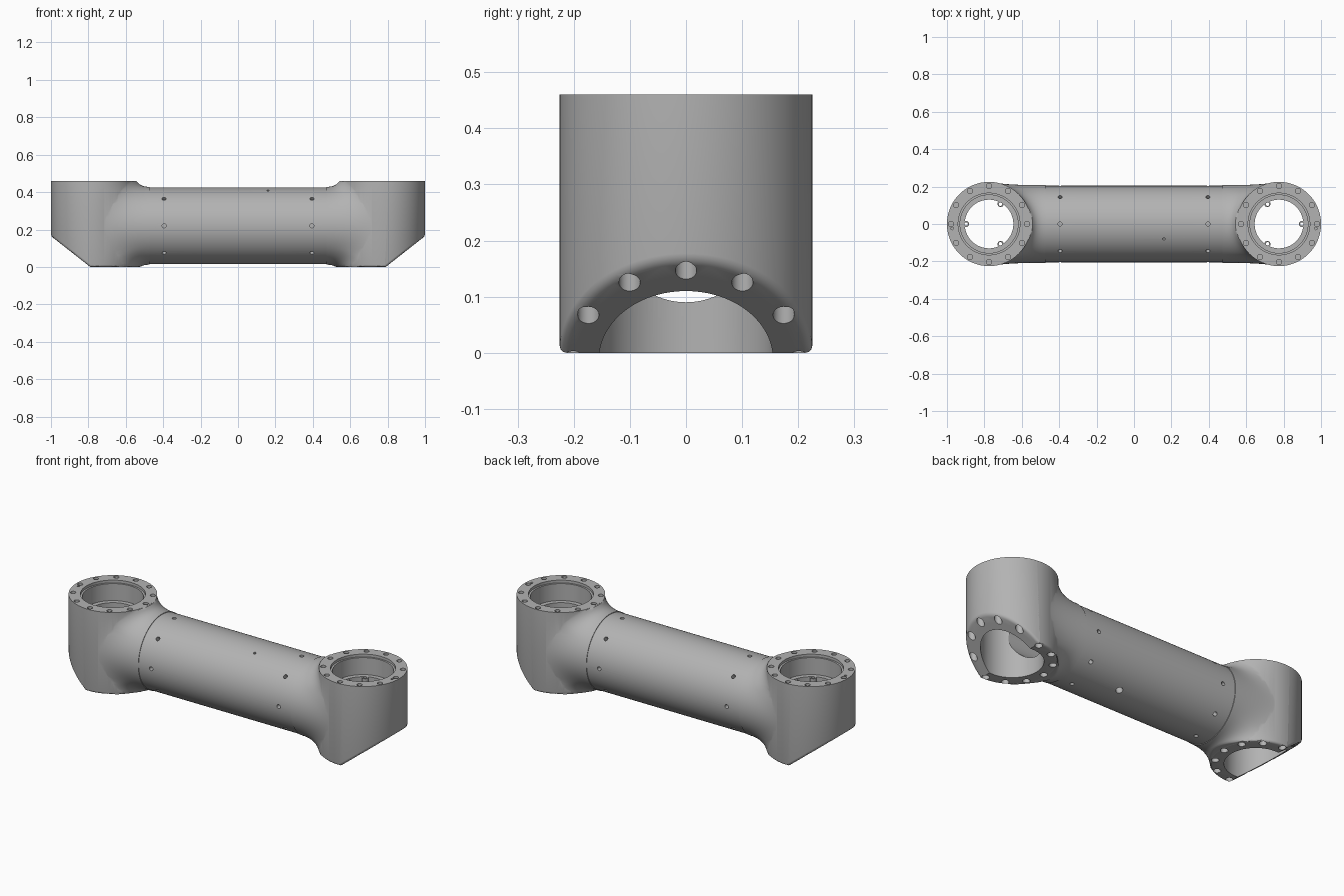
import bpy, bmesh
from math import sin, cos, pi, sqrt, radians
from mathutils import Matrix, Vector

if "Cube" in bpy.data.objects:
    bpy.data.objects.remove(bpy.data.objects["Cube"])

HUB_X, HUB_R, HEIGHT = 0.775, 0.225, 0.46
TUBE_R, TUBE_Z = 0.205, 0.22
SEG = 96

grey = bpy.data.materials.new("metal_grey")
grey.use_nodes = True
grey.diffuse_color = (0.45, 0.45, 0.45, 1)
grey.node_tree.nodes["Principled BSDF"].inputs["Base Color"].default_value = (0.45, 0.45, 0.45, 1)


def make(name, bm):
    bmesh.ops.recalc_face_normals(bm, faces=bm.faces)
    mesh = bpy.data.meshes.new(name)
    bm.to_mesh(mesh)
    bm.free()
    mesh.materials.append(grey)
    ob = bpy.data.objects.new(name, mesh)
    bpy.context.collection.objects.link(ob)
    return ob


def rod(bm, a, b, r, seg=16):
    """Solid cylinder between two points."""
    a, b = Vector(a), Vector(b)
    turn = (b - a).to_track_quat('Z', 'Y').to_matrix().to_4x4()
    bmesh.ops.create_cone(bm, cap_ends=True, segments=seg, radius1=r, radius2=r,
                          depth=(b - a).length,
                          matrix=Matrix.Translation((a + b) / 2) @ turn)


def loft(bm, rings):
    """Closed skin through rings of points, capped at both ends."""
    rows = [[bm.verts.new(p) for p in ring] for ring in rings]
    n = len(rows[0])
    for lo, hi in zip(rows, rows[1:]):
        for i in range(n):
            j = (i + 1) % n
            bm.faces.new((lo[i], lo[j], hi[j], hi[i]))
    bm.faces.new(rows[0])
    bm.faces.new(rows[-1])


def apply_mod(ob, mod):
    bpy.context.view_layer.objects.active = ob
    bpy.ops.object.modifier_apply(modifier=mod.name)


def combine(target, other, operation):
    mod = target.modifiers.new("combine", 'BOOLEAN')
    mod.operation, mod.solver, mod.object = operation, 'EXACT', other
    apply_mod(target, mod)
    bpy.data.objects.remove(other)


def hub_point(angle, r, z):
    return (HUB_X + r * cos(angle), r * sin(angle), z)


# Hub: upright cylinder with a slanted underside and rounded lower rim
bm = bmesh.new()
rod(bm, (HUB_X, 0, 0), (HUB_X, 0, HEIGHT), HUB_R, SEG)
slant = Vector((0.165, 0, -0.21)).normalized()
cut = bmesh.ops.bisect_plane(bm, geom=bm.verts[:] + bm.edges[:] + bm.faces[:],
                             plane_co=(0.79, 0, 0), plane_no=slant, clear_outer=True)
bmesh.ops.contextual_create(bm, geom=[e for e in cut["geom_cut"] if isinstance(e, bmesh.types.BMEdge)])
bm.normal_update()
rim = [e for e in bm.edges if len(e.link_faces) == 2
       and sum(abs(f.normal.z) > 0.3 for f in e.link_faces) == 1
       and min(v.co.z for v in e.verts) < 0.3]
bmesh.ops.bevel(bm, geom=rim, offset=0.012, segments=3, profile=0.5, affect='EDGES')
arm = make("arm_link", bm)

# Flare that blends the hub wall into the tube
def flare_point(t, u):
    c, s = cos(t), sin(t)
    grow = min(0.08, 0.2235 / max(abs(c), 0.01) - TUBE_R)
    wall = lambda r: HUB_X - sqrt(max(HUB_R ** 2 - (r * c) ** 2, 0))
    x0, xc, x1 = 0.472, wall(TUBE_R), wall(TUBE_R + grow) + 0.003
    x = x0 * (1 - u) ** 2 + 2 * xc * u * (1 - u) + x1 * u * u
    r = TUBE_R + 0.003 * (1 - u) + grow * u * u
    z = min(max(TUBE_Z + r * s, 0.0004), HEIGHT - 0.0004)
    return Vector((x, r * c, z))


angles = [2 * pi * i / SEG for i in range(SEG)]
rings = [[flare_point(t, u / 12) for t in angles] for u in range(13)]
rings.append([Vector((HUB_X + 0.02, p.y * 0.7, TUBE_Z + (p.z - TUBE_Z) * 0.7)) for p in rings[-1]])
bm = bmesh.new()
loft(bm, rings)
combine(arm, make("flare", bm), 'UNION')

# Main tube
bm = bmesh.new()
rod(bm, (-0.2, 0, TUBE_Z), (0.72, 0, TUBE_Z), TUBE_R - 0.0002, SEG)
combine(arm, make("tube", bm), 'UNION')

# Stepped hub bore with an inner ledge
profile = [(0.155, -0.1), (0.155, 0.32), (0.13, 0.32), (0.13, 0.35),
           (0.155, 0.35), (0.155, 0.445), (0.165, 0.445), (0.165, 0.55)]
bm = bmesh.new()
loft(bm, [[hub_point(t, r, z) for t in angles] for r, z in profile])
combine(arm, make("hub_bore", bm), 'DIFFERENCE')

# Hollow inside of the tube
bm = bmesh.new()
rod(bm, (-0.3, 0, TUBE_Z), (0.70, 0, TUBE_Z), 0.13, SEG)
combine(arm, make("tube_bore", bm), 'DIFFERENCE')

# Three screw lugs on the ledge
lug_angles = [radians(a) for a in (0, 120, 240)]
bm = bmesh.new()
for a in lug_angles:
    rod(bm, hub_point(a, 0.124, 0.30), hub_point(a, 0.124, 0.349), 0.017)
combine(arm, make("lugs", bm), 'UNION')

# Bolt circles above and below, lug holes, dowel hole and tube screw holes
bm = bmesh.new()
for i in range(12):
    a = i * pi / 6
    x = hub_point(a, 0.203, 0)[0]
    floor = max(0, (x - 0.79) * 0.165 / 0.21)
    rod(bm, hub_point(a, 0.203, HEIGHT - 0.08), hub_point(a, 0.203, HEIGHT + 0.05), 0.014)
    rod(bm, hub_point(a, 0.201, -0.06), hub_point(a, 0.201, floor + 0.07), 0.019, 24)
for a in lug_angles:
    rod(bm, hub_point(a, 0.122, 0.28), hub_point(a, 0.122, 0.37), 0.009)
rod(bm, (0.972, -0.024, HEIGHT - 0.03), (0.972, -0.024, HEIGHT + 0.03), 0.007)
for i in range(8):
    c, s = cos(i * pi / 4), sin(i * pi / 4)
    rod(bm, (0.395, 0.15 * c, TUBE_Z + 0.15 * s), (0.395, 0.25 * c, TUBE_Z + 0.25 * s), 0.011)
combine(arm, make("hole_cutters", bm), 'DIFFERENCE')

# Mirror to the other end
mirror = arm.modifiers.new("mirror", 'MIRROR')
mirror.use_axis[0] = True
mirror.use_bisect_axis[0] = True
mirror.merge_threshold = 0.0005
apply_mod(arm, mirror)

# Small vent on top and larger drain opposite it
across = Vector((0, -0.39, 0.92))
mid = Vector((0.16, 0, TUBE_Z))
bm = bmesh.new()
rod(bm, mid + across * 0.1, mid + across * 0.25, 0.007)
rod(bm, mid - across * 0.1, mid - across * 0.25, 0.018, 24)
combine(arm, make("vent_cutter", bm), 'DIFFERENCE')

# Smooth shading with sharp rims
bpy.ops.object.select_all(action='DESELECT')
arm.select_set(True)
bpy.context.view_layer.objects.active = arm
bpy.ops.object.shade_smooth_by_angle(angle=radians(30))
